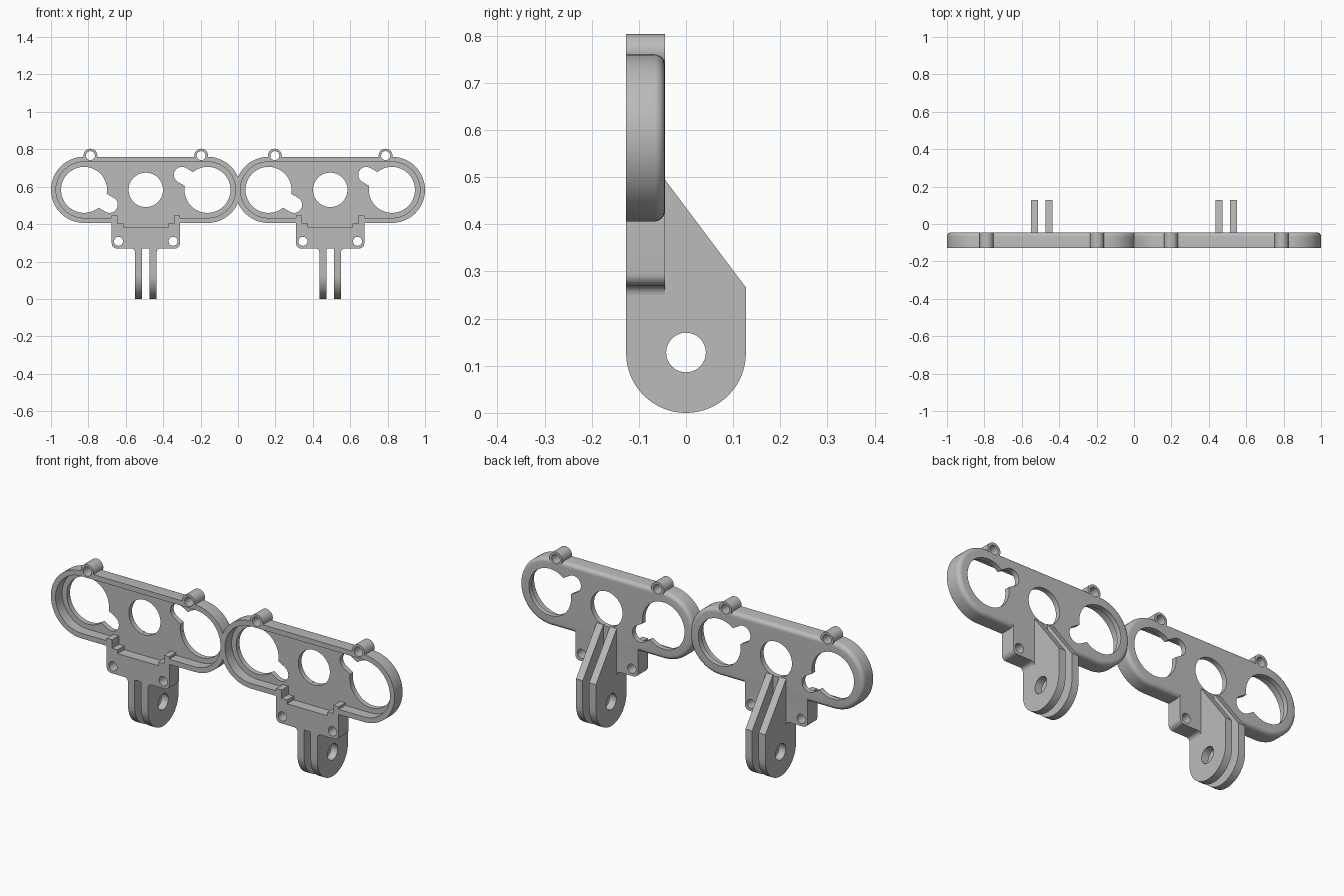
import bpy, bmesh, math
from mathutils import Vector

cube = bpy.data.objects.get("Cube")
if cube:
    bpy.data.objects.remove(cube, do_unlink=True)

FRONT, BACK, FLOOR = -0.127, -0.045, -0.072
MID = 0.583          # height of the row of holes
REACH = 0.33         # distance from the middle hole to an outer hole

grey = bpy.data.materials.new("plain grey")
grey.use_nodes = True
grey.diffuse_color = (0.5, 0.5, 0.5, 1)
grey.node_tree.nodes["Principled BSDF"].inputs["Base Color"].default_value = (0.5, 0.5, 0.5, 1)


def arc(cx, cz, r, start, end, n=24):
    """Points along an arc, angles in degrees."""
    angles = [math.radians(start + (end - start) * i / n) for i in range(n + 1)]
    return [(cx + r * math.cos(a), cz + r * math.sin(a)) for a in angles]


def circle(cx, cz, r):
    return arc(cx, cz, r, 0, 360, 48)[:-1]


def capsule(a, b, r):
    """Rounded slot outline running from a to b."""
    turn = math.degrees(math.atan2(b[1] - a[1], b[0] - a[0]))
    return arc(*b, r, turn - 90, turn + 90) + arc(*a, r, turn + 90, turn + 270)


def rect(x0, x1, z0, z1):
    return [(x0, z0), (x1, z0), (x1, z1), (x0, z1)]


def loft(name, rings, axis="y"):
    """Solid through (outline, depth) rings stacked along an axis."""
    bm = bmesh.new()
    loops = []
    for outline, d in rings:
        place = (lambda p: (p[0], d, p[1])) if axis == "y" else (lambda p: (d, p[0], p[1]))
        loops.append([bm.verts.new(place(p)) for p in outline])
    for low, high in zip(loops, loops[1:]):
        for i in range(len(low)):
            bm.faces.new((low[i - 1], low[i], high[i], high[i - 1]))
    bm.faces.new(loops[0])
    bm.faces.new(loops[-1])
    bmesh.ops.recalc_face_normals(bm, faces=bm.faces)
    mesh = bpy.data.meshes.new(name)
    bm.to_mesh(mesh)
    bm.free()
    mesh.materials.append(grey)
    obj = bpy.data.objects.new(name, mesh)
    bpy.context.collection.objects.link(obj)
    return obj


def prism(name, outline, lo, hi, axis="y"):
    return loft(name, [(outline, lo), (outline, hi)], axis)


def combine(base, other, operation):
    """Boolean the other solid into the base and discard it."""
    other.hide_render = True
    mod = base.modifiers.new("combine", "BOOLEAN")
    mod.operation, mod.object, mod.solver = operation, other, "EXACT"
    graph = bpy.context.evaluated_depsgraph_get()
    mesh = bpy.data.meshes.new_from_object(base.evaluated_get(graph))
    base.modifiers.clear()
    base.data = mesh
    bpy.data.objects.remove(other, do_unlink=True)


def cut(base, outline, lo=-0.2, hi=0.2, axis="y"):
    combine(base, prism("cutter", outline, lo, hi, axis), "DIFFERENCE")


# Tray: long rounded body with a soft back edge
def body_ring(r):
    return capsule((-REACH, MID), (REACH, MID), r)


OUTER, SOFT = 0.177, 0.022
rings = [(body_ring(OUTER), FRONT)]
for i in range(7):
    a = math.radians(90 * i / 6)
    rings.append((body_ring(OUTER - SOFT * (1 - math.cos(a))), BACK - SOFT * (1 - math.sin(a))))
tray = loft("tray", rings)

# Screw lugs on the top edge
for side in (-1, 1):
    combine(tray, prism("lug", circle(side * 0.296, 0.766, 0.037), FRONT, BACK), "UNION")

# Front recess leaving a thin rim
cut(tray, body_ring(0.150), -0.2, FLOOR)

# Mounting tab below, with rounded corners and fillets into the prongs
half = [(0.03, 0.27), (0.03, 0.25)]
half += arc(0.078, 0.25, 0.02, 180, 90, 6)
half += arc(0.157, 0.295, 0.025, -90, 0, 8)
half += [(0.182, 0.446)]
tab = half + [(-x, z) for x, z in reversed(half)]
combine(tray, prism("tab", tab, FRONT, BACK), "UNION")

# Stepped notch through the lower rim
cut(tray, rect(-0.15, 0.15, 0.402, 0.5), -0.2, FLOOR)
cut(tray, rect(-0.118, 0.118, 0.382, 0.5), -0.2, FLOOR)

# Middle hole, keyholes and screw holes
cut(tray, circle(0, MID, 0.092))
for side in (-1, 1):
    hub = (side * REACH, MID)
    cut(tray, circle(*hub, 0.123))
    cut(tray, capsule(hub, (side * 0.193, MID + side * 0.08), 0.043))
    cut(tray, circle(side * 0.296, 0.766, 0.024))
    cut(tray, circle(side * 0.146, 0.308, 0.024))

# Hinge prong: rounded foot, sloped back
profile = arc(0, 0.127, 0.127, 180, 360, 40)
profile += [(0.127, 0.266), (BACK, 0.495), (-0.055, 0.495), (-0.055, 0.3),
            (-0.1, 0.3), (FRONT, 0.272)]
prong = prism("prong", profile, -0.0195, 0.0195, "x")
cut(prong, circle(0, 0.128, 0.042), axis="x")

for part in (tray, prong):
    bpy.ops.object.select_all(action="DESELECT")
    part.select_set(True)
    bpy.context.view_layer.objects.active = part
    bpy.ops.object.shade_smooth_by_angle(angle=math.radians(30))


# Two brackets side by side
def place(source, name, x):
    obj = bpy.data.objects.new(name, source.data)
    obj.location = Vector((x, 0, 0))
    bpy.context.collection.objects.link(obj)


for label, x in (("right", -0.493), ("left", 0.493)):
    place(tray, label + "_tray", x)
    place(prong, label + "_outer_prong" if x > 0 else label + "_inner_prong", x + 0.0385)
    place(prong, label + "_inner_prong" if x > 0 else label + "_outer_prong", x - 0.0385)
for source in (tray, prong):
    bpy.data.objects.remove(source, do_unlink=True)
